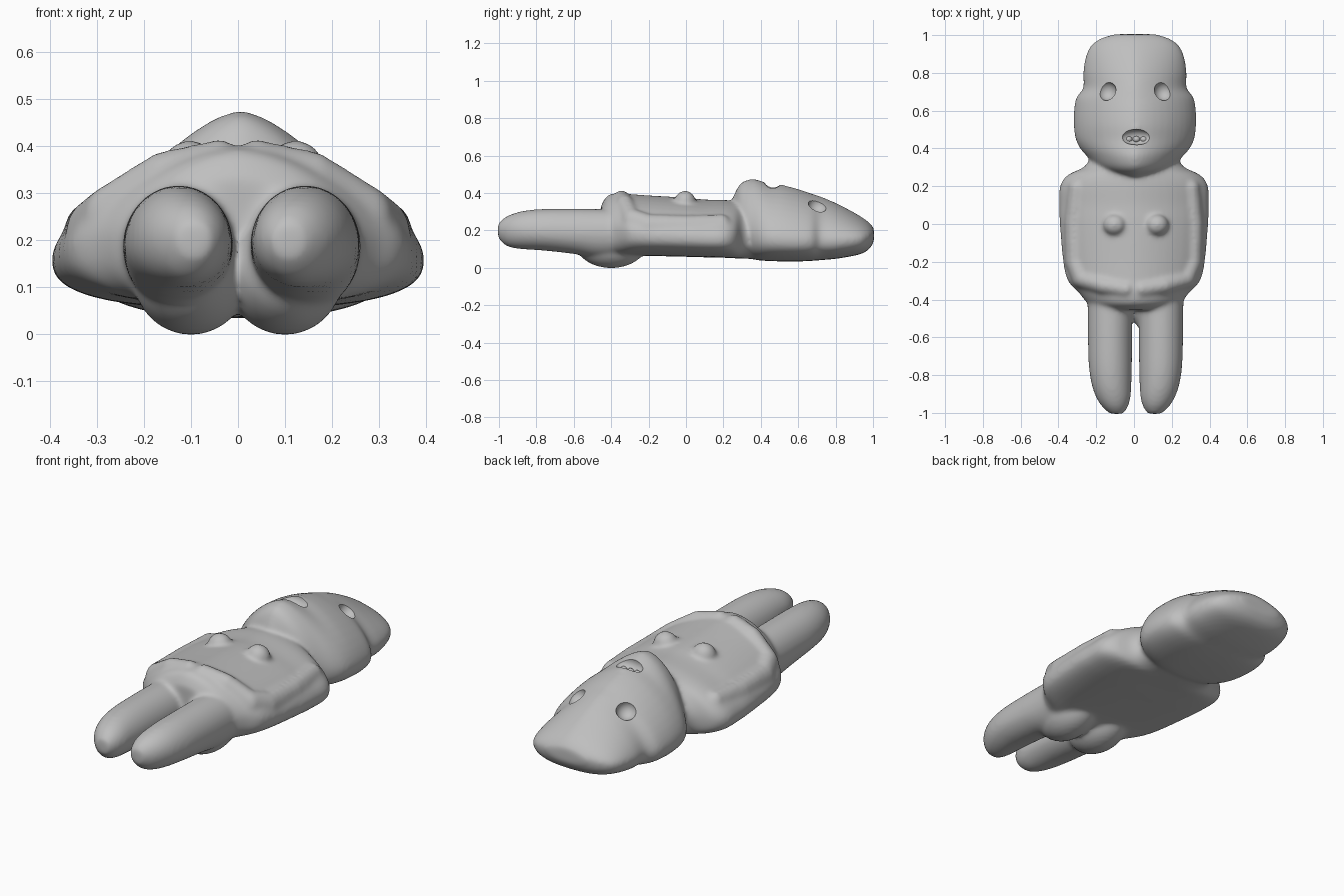
import bpy, bmesh, math
from mathutils import Vector, Matrix

cube = bpy.data.objects.get("Cube")
if cube:
    bpy.data.objects.remove(cube, do_unlink=True)

stone = bpy.data.materials.new("grey stone")
stone.use_nodes = True
stone.diffuse_color = (0.52, 0.52, 0.52, 1)
stone.node_tree.nodes["Principled BSDF"].inputs["Base Color"].default_value = (0.52, 0.52, 0.52, 1)
RING = 48


def make_object(name, bm):
    bmesh.ops.recalc_face_normals(bm, faces=bm.faces)
    mesh = bpy.data.meshes.new(name)
    bm.to_mesh(mesh)
    bm.free()
    mesh.materials.append(stone)
    obj = bpy.data.objects.new(name, mesh)
    bpy.context.collection.objects.link(obj)
    return obj


def refine(sections, steps=4):
    """Smooth the run of sections with a spline through each value."""
    s = [Vector(v) for v in sections]
    s = [s[0]] + s + [s[-1]]
    out = []
    for a, b, c, d in zip(s, s[1:], s[2:], s[3:]):
        for i in range(steps):
            t = i / steps
            out.append(b + (c - a) * (t / 2) + (a * 2 - b * 5 + c * 4 - d) * (t * t / 2)
                       + (b * 3 - a - c * 3 + d) * (t ** 3 / 2))
    return out + [s[-1]]


def loft(bm, sections, upper, lower):
    """Sections are (y, centre x, half width, bottom, widest height, top)."""
    rings = []
    for y, cx, w, bottom, side, top in refine(sections):
        ring = []
        for i in range(RING):
            a = 2 * math.pi * i / RING
            c, s = math.cos(a), math.sin(a)
            p, h = (upper, top - side) if s >= 0 else (lower, side - bottom)
            x = math.copysign(abs(c) ** (2 / p), c) * w
            z = math.copysign(abs(s) ** (2 / p), s) * h
            ring.append(bm.verts.new((cx + x, y, side + z)))
        rings.append(ring)
    for a, b in zip(rings, rings[1:]):
        for i in range(RING):
            j = (i + 1) % RING
            bm.faces.new((a[i], a[j], b[j], b[i]))
    bm.faces.new(rings[0])
    bm.faces.new(rings[-1])


def blob(bm, centre, radii, segments=20):
    matrix = Matrix.Translation(centre) @ Matrix.Diagonal((*radii, 1))
    bmesh.ops.create_uvsphere(bm, u_segments=segments, v_segments=segments // 2, radius=1, matrix=matrix)


def chain(bm, path, radii, steps=6):
    for a, b in zip(path, path[1:]):
        for i in range(steps + 1):
            blob(bm, Vector(a).lerp(Vector(b), i / steps), radii)


def bake(obj):
    deps = bpy.context.evaluated_depsgraph_get()
    mesh = bpy.data.meshes.new_from_object(obj.evaluated_get(deps))
    obj.modifiers.clear()
    obj.data = mesh


body = bmesh.new()

# Head, from chin to crown
head = [(.25, .05, .2, .31, .375), (.28, .14, .12, .28, .435), (.31, .2, .07, .23, .463),
        (.36, .255, .045, .18, .474), (.4, .29, .038, .165, .464), (.45, .314, .035, .16, .447),
        (.52, .324, .033, .155, .44), (.6, .323, .033, .15, .42), (.67, .31, .036, .15, .396),
        (.72, .274, .04, .15, .38), (.8, .274, .047, .15, .346), (.88, .262, .06, .155, .305),
        (.94, .236, .075, .16, .27), (.98, .185, .1, .17, .24), (1.005, .11, .14, .18, .21)]
loft(body, [(s[0], .005, *s[1:]) for s in head], 1.55, 2.5)

# Torso, from neck to hips
torso = [(.4, .22, .045, .17, .34), (.31, .255, .048, .17, .352), (.26, .35, .05, .165, .356),
         (.2, .392, .053, .16, .362), (.1, .396, .055, .16, .364), (0, .393, .058, .165, .374),
         (-.2, .375, .062, .175, .386), (-.3, .35, .058, .19, .393), (-.36, .295, .05, .2, .398),
         (-.42, .245, .045, .2, .385), (-.455, .19, .08, .2, .33)]
loft(body, [(s[0], 0, *s[1:]) for s in torso], 1.7, 2.7)

# Legs
leg = [(-.3, .135, .12, .06, .185, .31), (-.46, .135, .118, .05, .185, .313), (-.6, .135, .117, .073, .185, .315),
       (-.75, .133, .114, .09, .19, .314), (-.85, .127, .105, .097, .195, .306), (-.92, .117, .09, .104, .2, .29),
       (-.97, .108, .066, .122, .2, .267), (-1.005, .1, .035, .16, .2, .235)]
for side in (-1, 1):
    loft(body, [(s[0], side * s[1] + .008, *s[2:]) for s in leg], 2, 2)

    # Buttocks
    blob(body, (side * .1, -.4, .127), (.125, .19, .13), 32)

    # Arms folded across the belly
    arm = [(.3, .19, .21), (.318, 0, .205), (.312, -.2, .21), (.275, -.29, .24),
           (.16, -.325, .312), (.04, -.345, .338)]
    chain(body, [(side * x, y, z) for x, y, z in arm], (.055, .055, .076))

    # Breasts
    blob(body, (side * .112 + .01, -.005, .352), (.062, .058, .06))

# Lips
for i in range(20):
    a = 2 * math.pi * i / 20
    c = math.cos(a)
    blob(body, (.012 + .088 * c, .46 + .05 * math.sin(a), .428 - .033 * abs(c) - .006 * c),
         (.026, .02, .02), 12)

figure = make_object("carved_figure", body)
remesh = figure.modifiers.new("Fuse", 'REMESH')
remesh.mode = 'VOXEL'
remesh.voxel_size = .01
smooth = figure.modifiers.new("Soften", 'SMOOTH')
smooth.factor = .5
smooth.iterations = 14
bake(figure)

# Eye sockets and mouth hollow
cut = bmesh.new()
for side in (-1, 1):
    blob(cut, (side * .15 + .006, .705, .338), (.05, .052, .05), 28)
blob(cut, (.012, .46, .445), (.08, .042, .042), 28)
cutter = make_object("socket_cutter", cut)
cutter.hide_render = True
carve = figure.modifiers.new("Carve", 'BOOLEAN')
carve.operation = 'DIFFERENCE'
carve.solver = 'EXACT'
carve.object = cutter
bake(figure)
bpy.data.objects.remove(cutter, do_unlink=True)

# Teeth
tooth_mesh = bmesh.new()
for x in (-.028, .012, .052):
    blob(tooth_mesh, (x, .448, .4), (.021, .018, .02), 12)
teeth = make_object("teeth", tooth_mesh)

# Settle on the ground
low = min(v.co.z for v in figure.data.vertices)
for obj in (figure, teeth):
    obj.data.transform(Matrix.Translation((0, 0, -low)))

bpy.ops.object.select_all(action='DESELECT')
for obj in (figure, teeth):
    obj.select_set(True)
bpy.context.view_layer.objects.active = figure
bpy.ops.object.shade_smooth_by_angle(angle=math.radians(45))
